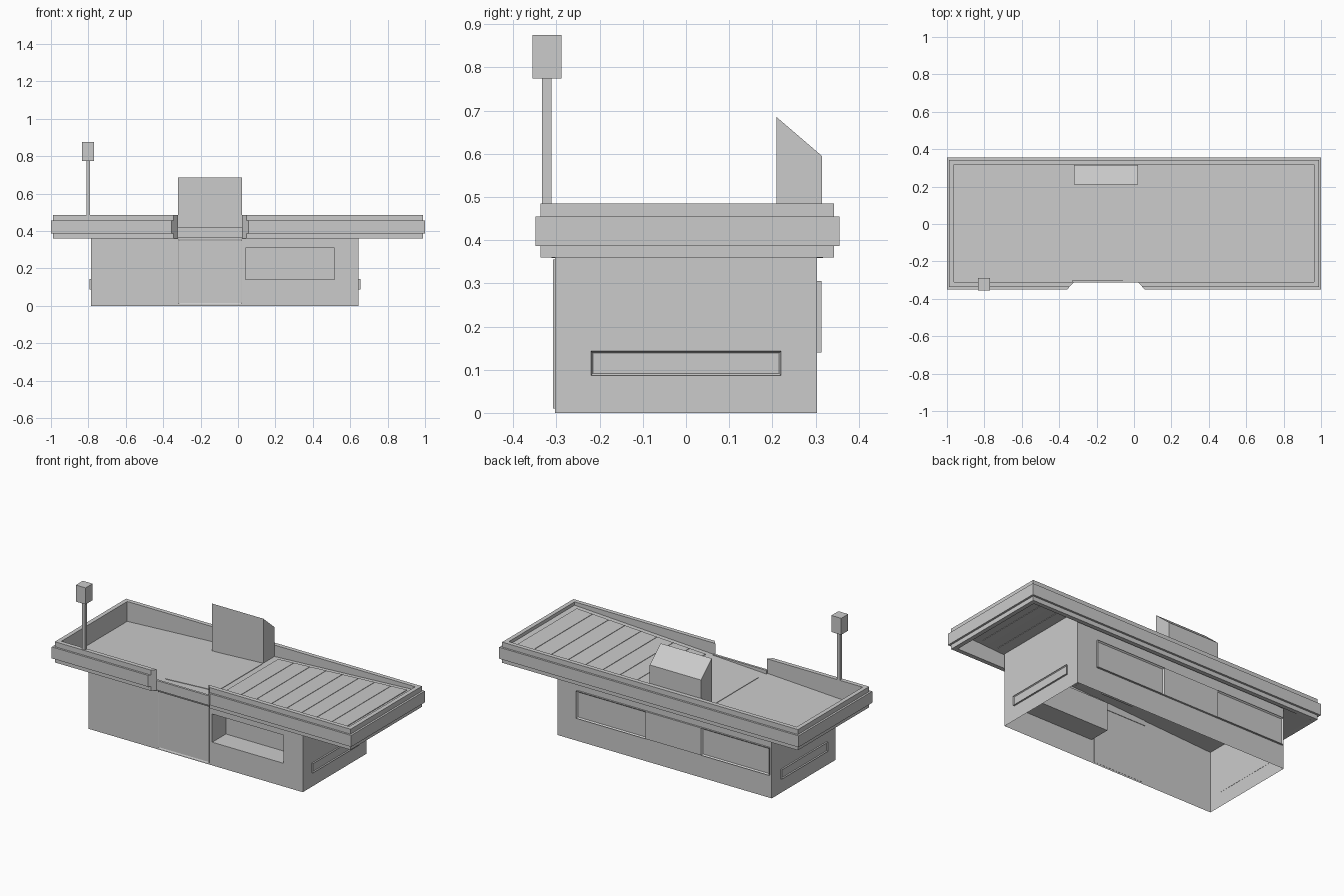
import bpy, bmesh

if "Cube" in bpy.data.objects:
    bpy.data.objects.remove(bpy.data.objects["Cube"])


def floor_z(x):
    return 0.415 + 0.052 * x


def make(name, verts, faces, fix=True):
    me = bpy.data.meshes.new(name)
    me.from_pydata(verts, [], faces)
    bm = bmesh.new()
    bm.from_mesh(me)
    bmesh.ops.remove_doubles(bm, verts=bm.verts, dist=1e-5)
    if fix:
        bmesh.ops.recalc_face_normals(bm, faces=bm.faces)
    bm.to_mesh(me)
    bm.free()
    ob = bpy.data.objects.new(name, me)
    bpy.context.collection.objects.link(ob)
    return ob


def box(name, x, y, z, top=None):
    # top(x, y) optionally gives a sloped upper face
    top = top or (lambda a, b: z[1])
    base = [(x[0], y[0]), (x[1], y[0]), (x[1], y[1]), (x[0], y[1])]
    v = [(a, b, z[0]) for a, b in base] + [(a, b, top(a, b)) for a, b in base]
    f = [(3, 2, 1, 0), (4, 5, 6, 7)] + [(i, (i + 1) % 4, (i + 1) % 4 + 4, i + 4) for i in range(4)]
    return make(name, v, f)


def framed_panel(name, x, y, z, axis, sign, border, depth):
    # box whose outward face is inset and pushed in, leaving a raised frame
    ob = box(name, x, y, z)
    bm = bmesh.new()
    bm.from_mesh(ob.data)
    bm.normal_update()
    face = max(bm.faces, key=lambda f: f.normal[axis] * sign)
    bmesh.ops.inset_region(bm, faces=[face], thickness=border, depth=0)
    for v in face.verts:
        v.co[axis] -= sign * depth
    bm.to_mesh(ob.data)
    bm.free()


# Raised rim with bumper band, swept around the counter and open at the cashier notch
profile = [(0, .36), (.026, .36), (.026, .386), (.038, .386), (.038, .455),
           (.026, .455), (.026, .485), (0, .485)]
HX, HY, CY = .962, .314, .003
verts, faces = [], []
for k in range(6):
    for d, z in profile:
        px, py = HX + d, HY + d
        cut = d * 0.9
        x = [-.322 - cut, -px, -px, px, px, .022 + cut][k]
        y = [-py, -py, py, py, -py, -py][k] + CY
        verts.append((x, y, z))
n = len(profile)
for k in range(5):
    for i in range(n):
        j = (i + 1) % n
        faces.append((k * n + i, k * n + j, k * n + n + j, k * n + n + i))
faces += [tuple(range(n)), tuple(range(5 * n, 6 * n))]
make("counter_rim", verts, faces)

# Sloping counter floor
y0, y1 = CY - HY, CY + HY
fv = [(x, y, floor_z(x) + dz) for dz in (-.006, 0)
      for x, y in ((-HX, y0), (HX, y0), (HX, y1), (-HX, y1))]
make("counter_floor", fv, [(3, 2, 1, 0), (4, 5, 6, 7)] +
     [(i, (i + 1) % 4, (i + 1) % 4 + 4, i + 4) for i in range(4)])

# Fascia closing the notch and scanner plate behind it
box("notch_fascia", (-.328, .03), (-.314, -.30), (.362, .42))
box("scanner_plate", (-.32, .025), (-.235, .20), (.395, 0), lambda x, y: floor_z(x) + .003)

# Conveyor belt slats
for i in range(8):
    a = .065 + i * .108
    box(f"belt_slat_{i + 1}", (a, a + .105), (-.28, .29), (floor_z(a) - .003, 0),
        lambda x, y: floor_z(x) + .004)

# Hollow base shell with a storage recess in the front wall
X0, X1, Y0, Y1 = -.785, .645, -.303, .303
xs = [X0, .04, .515, X1]
verts, faces = [], []


def quad(*pts):
    faces.append(tuple(range(len(verts), len(verts) + 4)))
    verts.extend(pts)


for i in range(3):
    a, b = xs[i], xs[i + 1]
    rows = [(0, 0), (.14, .14), (.31, .31), (floor_z(a) - .004, floor_z(b) - .004)]
    for j in range(3):
        if (i, j) != (1, 1):
            quad((a, Y0, rows[j][0]), (b, Y0, rows[j][1]),
                 (b, Y0, rows[j + 1][1]), (a, Y0, rows[j + 1][0]))
ta, tb = floor_z(X0) - .004, floor_z(X1) - .004
quad((X1, Y1, 0), (X0, Y1, 0), (X0, Y1, ta), (X1, Y1, tb))
quad((X0, Y1, 0), (X0, Y0, 0), (X0, Y0, ta), (X0, Y1, ta))
quad((X1, Y0, 0), (X1, Y1, 0), (X1, Y1, tb), (X1, Y0, tb))
a, b, za, zb, yd = .04, .515, .14, .31, Y0 + .13
quad((a, Y0, za), (b, Y0, za), (b, yd, za), (a, yd, za))
quad((a, yd, zb), (b, yd, zb), (b, Y0, zb), (a, Y0, zb))
quad((a, Y0, za), (a, yd, za), (a, yd, zb), (a, Y0, zb))
quad((b, yd, za), (b, Y0, za), (b, Y0, zb), (b, yd, zb))
quad((a, yd, za), (b, yd, za), (b, yd, zb), (a, yd, zb))
make("base_shell", verts, faces, fix=False)

# Front door, end bumpers and rear panels
framed_panel("front_door", (-.32, .022), (-.308, -.302), (.01, .355), 1, -1, .008, .003)
framed_panel("left_end_panel", (-.795, -.784), (-.22, .22), (.087, .143), 0, -1, .006, .006)
framed_panel("right_end_panel", (.644, .655), (-.22, .22), (.087, .143), 0, 1, .006, .006)
framed_panel("rear_panel_right", (.05, .515), (.302, .314), (.14, .305), 1, 1, .01, .008)
framed_panel("rear_panel_left", (-.775, -.32), (.302, .314), (.14, .305), 1, 1, .01, .008)
box("rear_panel_middle", (-.32, .05), (.302, .314), (.14, .305))

# Register housing with sloped top
box("register_housing", (-.32, .022), (.21, .315), (.40, 0),
    lambda x, y: .685 if y < .25 else .595)

# Lane light on its post
box("light_post", (-.81, -.79), (-.333, -.311), (.47, .776))
box("lane_light", (-.835, -.77), (-.355, -.288), (.775, .875))
